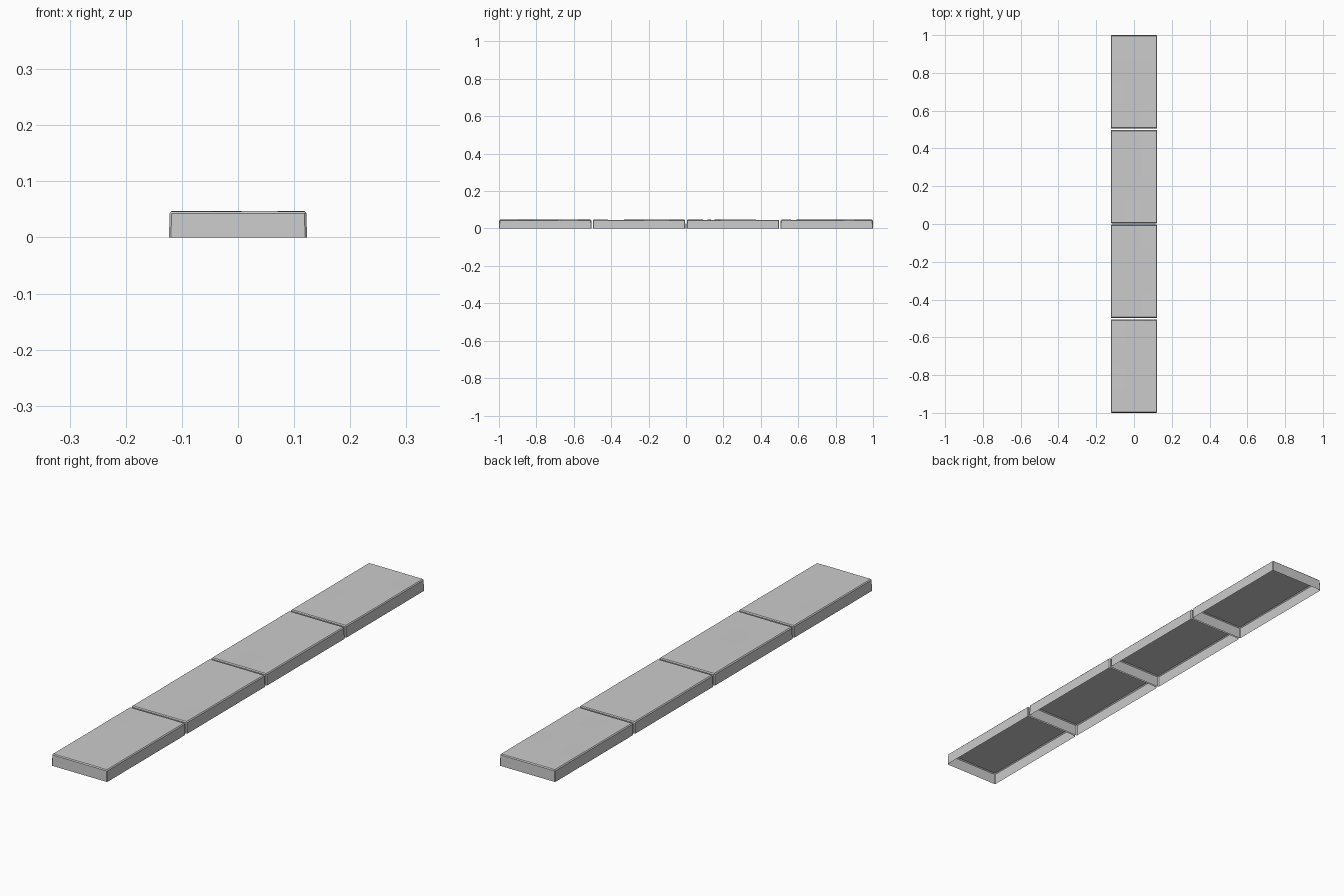
import bpy, bmesh, random
from mathutils import Vector

if "Cube" in bpy.data.objects:
    bpy.data.objects.remove(bpy.data.objects["Cube"])

random.seed(4)
W, L, H = 0.123, 0.2475, 0.0465   # half width, half length, height
CH = 0.0035                       # worn edge chamfer


def kerb_block(name, y):
    bm = bmesh.new()
    bmesh.ops.create_cube(bm, size=2)
    # slightly tapered block, wider at the ground
    for v in bm.verts:
        top = v.co.z > 0
        inset = 0.0012 if top else 0
        v.co = Vector((v.co.x * (W - inset), v.co.y * (L - inset), H if top else 0))
    # open underside
    bottom = [f for f in bm.faces if f.normal.z < -0.9 or all(v.co.z == 0 for v in f.verts)]
    bmesh.ops.delete(bm, geom=bottom, context='FACES_ONLY')
    # chamfered top and upright edges
    edges = [e for e in bm.edges if any(v.co.z > 0 for v in e.verts)]
    bmesh.ops.bevel(bm, geom=edges, offset=CH, segments=1, affect='EDGES', profile=0.5)
    # gently uneven top surface
    for axis, cuts in ((Vector((1, 0, 0)), (-0.045, 0.045)),
                       (Vector((0, 1, 0)), (-0.12, 0, 0.12))):
        for c in cuts:
            bmesh.ops.bisect_plane(bm, geom=bm.verts[:] + bm.edges[:] + bm.faces[:],
                                   plane_co=axis * c, plane_no=axis)
    for v in bm.verts:
        if v.co.z > H - 0.0005:
            v.co.z += random.uniform(-0.0004, 0.0006)
    bmesh.ops.recalc_face_normals(bm, faces=bm.faces[:])
    # keep the outer shell facing upward
    if max(bm.faces, key=lambda f: f.calc_center_median().z).normal.z < 0:
        bmesh.ops.reverse_faces(bm, faces=bm.faces[:])
    me = bpy.data.meshes.new(name)
    bm.to_mesh(me)
    bm.free()
    ob = bpy.data.objects.new(name, me)
    ob.location.y = y
    bpy.context.collection.objects.link(ob)


# row of four blocks with narrow joints, overall length 2
for i in range(4):
    kerb_block(f"kerb_block_{i + 1}", (i - 1.5) * (2 - 2 * L) / 3)
